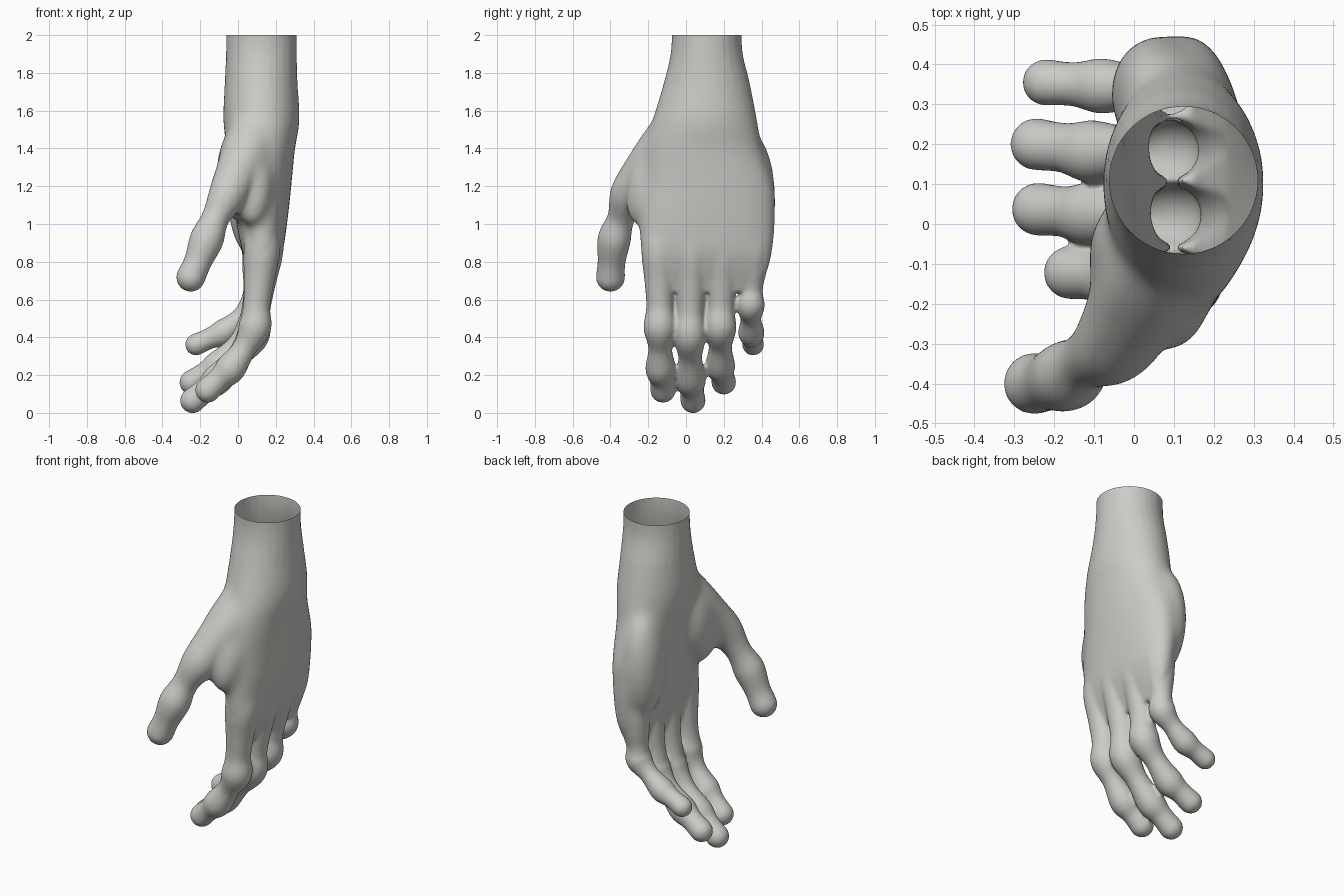
import bpy
import bmesh
from math import cos, sin, pi
from mathutils import Vector

cube = bpy.data.objects.get("Cube")
if cube:
    bpy.data.objects.remove(cube, do_unlink=True)

SIDES = 28
bm = bmesh.new()


def spline(points, steps=7):
    """Catmull-Rom interpolation through equal-length tuples."""
    p = [Vector(q) for q in points]
    p = [2 * p[0] - p[1]] + p + [2 * p[-1] - p[-2]]
    out = []
    for a, b, c, d in zip(p, p[1:], p[2:], p[3:]):
        for i in range(steps):
            t = i / steps
            out.append(0.5 * (2 * b + (c - a) * t + (2 * a - 5 * b + 4 * c - d) * t**2
                              + (3 * b - a - 3 * c + d) * t**3))
    return out + [p[-2]]


def loft(rings):
    """Skin a list of point rings into a closed solid."""
    loops = [[bm.verts.new(co) for co in ring] for ring in rings]
    for a, b in zip(loops, loops[1:]):
        for i in range(SIDES):
            j = (i + 1) % SIDES
            bm.faces.new((a[i], a[j], b[j], b[i]))
    bm.faces.new(loops[0][::-1])
    bm.faces.new(loops[-1])


def digit(points):
    """Round tube with a changing radius and a domed tip; points are x, y, z, radius."""
    path = spline(points)
    stations = []
    for i, q in enumerate(path):
        axis = (path[min(i + 1, len(path) - 1)] - path[max(i - 1, 0)]).xyz.normalized()
        stations.append((q.xyz, axis, q.w))
    end, axis, r = stations[-1]
    for k in range(1, 8):
        t = k * pi / 16
        stations.append((end + axis * r * sin(t), axis, r * cos(t)))
    rings = []
    for centre, axis, r in stations:
        rot = axis.to_track_quat('Z', 'Y')
        rings.append([centre + rot @ Vector((r * cos(2 * pi * i / SIDES),
                                             r * sin(2 * pi * i / SIDES), 0))
                      for i in range(SIDES)])
    loft(rings)


def pad(centre, size, tilt=0.0):
    """Fleshy ellipsoid mound, leaning in the y-z plane."""
    new = bmesh.ops.create_icosphere(bm, subdivisions=4, radius=1)["verts"]
    for v in new:
        x, y, z = (v.co[i] * size[i] for i in range(3))
        v.co = Vector(centre) + Vector((x, y * cos(tilt) - z * sin(tilt),
                                        y * sin(tilt) + z * cos(tilt)))


def bake(obj):
    """Replace the mesh with the result of its modifiers."""
    graph = bpy.context.evaluated_depsgraph_get()
    result = bpy.data.meshes.new_from_object(obj.evaluated_get(graph))
    obj.modifiers.clear()
    obj.data = result


# Forearm, wrist and palm: z, x min, x max, y min, y max, squareness
sections = [
    (2.10, -.063, .311, -.077, .298, 2), (1.92, -.063, .311, -.079, .298, 2),
    (1.75, -.070, .315, -.117, .337, 2), (1.55, -.080, .328, -.18, .38, 2),
    (1.40, -.060, .303, -.22, .405, 2.1), (1.20, -.03, .283, -.235, .468, 2.1),
    (1.08, -.018, .27, -.247, .476, 2.2), (.97, -.003, .256, -.25, .473, 2.3),
    (.86, .022, .238, -.237, .458, 2.4), (.77, .047, .208, -.215, .435, 2.6),
    (.70, .065, .178, -.19, .405, 2.8), (.64, .085, .152, -.16, .375, 2.6),
]
rings = []
for z, x0, x1, y0, y1, n in spline(sections, 6):
    ring = []
    for i in range(SIDES):
        c, s = cos(2 * pi * i / SIDES), sin(2 * pi * i / SIDES)
        k = (abs(c)**n + abs(s)**n)**(-1 / n)
        ring.append(((x0 + x1) / 2 + c * k * (x1 - x0) / 2,
                     (y0 + y1) / 2 + s * k * (y1 - y0) / 2, z))
    rings.append(ring)
loft(rings)

# Fingers: knuckle, middle joint, end joint and tip as x, y, z, then a size factor
fingers = [
    ((.128, -.14, .88), (.088, -.138, .45), (-.04, -.135, .235), (-.16, -.122, .12), 1),
    ((.145, .03, .88), (.08, .02, .41), (-.105, .025, .18), (-.24, .037, .065), 1),
    ((.14, .195, .88), (.075, .182, .45), (-.105, .182, .25), (-.245, .2, .162), .98),
    ((.12, .35, .89), (.08, .342, .57), (-.08, .346, .425), (-.222, .355, .362), .87),
]
for knuckle, middle, end, tip, f in fingers:
    k, m, e, t = map(Vector, (knuckle, middle, end, tip))
    digit([(*(k + Vector((0, 0, .15))), .08), (*k, .099),
           (*k.lerp(m, .42), .081), (*k.lerp(m, .74), .072 * f), (*m, .087 * f),
           (*(m.lerp(e, .5) + Vector((.01, 0, 0))), .063 * f),
           (*e, .08 * f), (*e.lerp(t, .5), .064 * f), (*t, .067 * f)])

# Thumb with its root inside the palm
digit([(.10, -.03, 1.55, .12), (.05, -.13, 1.38, .14), (-.015, -.24, 1.24, .118),
       (-.058, -.302, 1.15, .103), (-.12, -.343, 1.03, .074), (-.165, -.378, .92, .09),
       (-.213, -.394, .80, .074), (-.25, -.4, .718, .077)])

# Mounds at the thumb root and little-finger side, and the web beside the thumb
pad((.015, -.08, 1.27), (.13, .15, .27), -.3)
pad((.062, .325, 1.17), (.122, .148, .33))
pad((.075, -.185, 1.23), (.115, .115, .25), -.28)

bmesh.ops.recalc_face_normals(bm, faces=bm.faces)
mesh = bpy.data.meshes.new("hand")
bm.to_mesh(mesh)
bm.free()
hand = bpy.data.objects.new("hand", mesh)
bpy.context.collection.objects.link(hand)

# Fuse the parts into one skin
fuse = hand.modifiers.new("fuse", 'REMESH')
fuse.mode = 'VOXEL'
fuse.voxel_size = .01
soften = hand.modifiers.new("soften", 'SMOOTH')
soften.factor = .5
soften.iterations = 7
bake(hand)

# Blend the mounds into the palm, fading out towards the wrist, fingers and thumb
group = hand.vertex_groups.new(name="palm")
for v in hand.data.vertices:
    fade = min((v.co.z - .8) / .2, (1.75 - v.co.z) / .2, (v.co.y + .34) / .1)
    if fade > 0:
        group.add([v.index], min(fade, 1), 'REPLACE')
blend = hand.modifiers.new("blend", 'SMOOTH')
blend.factor = .5
blend.iterations = 120
blend.vertex_group = "palm"
bake(hand)

# Cut the wrist open
skin = hand.data
bm = bmesh.new()
bm.from_mesh(skin)
bmesh.ops.bisect_plane(bm, geom=bm.verts[:] + bm.edges[:] + bm.faces[:],
                       plane_co=(0, 0, 2), plane_no=(0, 0, 1), clear_outer=True)
for face in bm.faces:
    face.smooth = True
bm.to_mesh(skin)
bm.free()

# Plain grey skin
grey = bpy.data.materials.new("warm_grey")
grey.use_nodes = True
colour = (.6, .6, .57, 1)
grey.diffuse_color = colour
grey.node_tree.nodes["Principled BSDF"].inputs["Base Color"].default_value = colour
skin.materials.clear()
skin.materials.append(grey)
